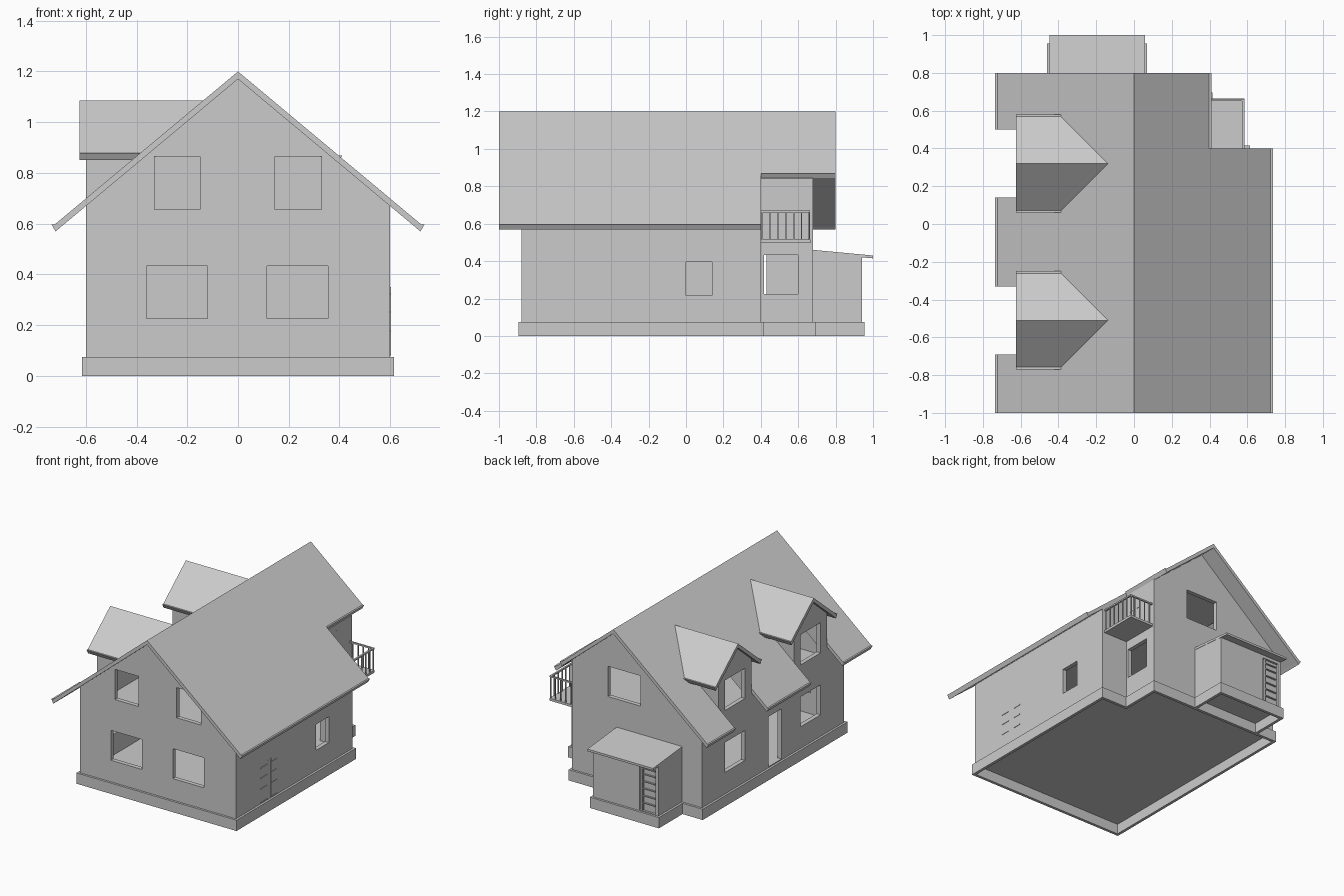
import bpy, bmesh

if "Cube" in bpy.data.objects:
    bpy.data.objects.remove(bpy.data.objects["Cube"])

K = 0.835                      # roof slope
DORMERS = (0.32, -0.51)        # dormer centre lines (y)


def finish(name, bm):
    bmesh.ops.recalc_face_normals(bm, faces=bm.faces)
    me = bpy.data.meshes.new(name)
    bm.to_mesh(me)
    bm.free()
    ob = bpy.data.objects.new(name, me)
    bpy.context.collection.objects.link(ob)
    return ob


def prism(name, pts, axis, a, b):
    """Extrude a 2D profile along an axis; a and b may be functions of a point."""
    bm = bmesh.new()

    def place(p, t):
        t = t(p) if callable(t) else t
        co = {'x': (t, p[0], p[1]), 'y': (p[0], t, p[1]), 'z': (p[0], p[1], t)}[axis]
        return bm.verts.new(co)
    lo = [place(p, a) for p in pts]
    hi = [place(p, b) for p in pts]
    bm.faces.new(lo)
    bm.faces.new(hi)
    n = len(pts)
    for i in range(n):
        j = (i + 1) % n
        bm.faces.new((lo[i], lo[j], hi[j], hi[i]))
    return finish(name, bm)


def boxes(name, items):
    """One object from boxes given as (x0, x1, y0, y1, z0, z1)."""
    bm = bmesh.new()
    for x0, x1, y0, y1, z0, z1 in items:
        vs = bmesh.ops.create_cube(bm, size=1)['verts']
        for v in vs:
            v.co = (x0 if v.co.x < 0 else x1, y0 if v.co.y < 0 else y1, z0 if v.co.z < 0 else z1)
    return finish(name, bm)


def boolean(ob, other, op='DIFFERENCE'):
    m = ob.modifiers.new('cut', 'BOOLEAN')
    m.operation, m.object, m.solver = op, other, 'EXACT'
    bpy.context.view_layer.objects.active = ob
    bpy.ops.object.modifier_apply(modifier=m.name)
    bpy.data.objects.remove(other)
    return ob


def footprint(d):
    return [(-.6 - d, -.88 - d), (.6 + d, -.88 - d), (.6 + d, .4 + d),
            (.4 + d, .4 + d), (.4 + d, .68 + d), (-.6 - d, .68 + d)]


def rect(x0, x1, y0, y1):
    return [(x0, y0), (x1, y0), (x1, y1), (x0, y1)]


def house_solid(name, d):
    """House with dormers and corner notch, shrunk inward by d."""
    w, top, zb = .6 - d, 1.175 - 1.3 * d, .07 + d / 3
    e = top - K * w
    ob = prism(name, [(-w, zb), (w, zb), (w, e), (0, top), (-w, e)], 'y', -.88 + d, .68 - d)
    for c in DORMERS:
        h, t = .18 - d, 1.06 - 1.3 * d
        pts = [(c - h, .6), (c + h, .6), (c + h, t - K * h), (c, t), (c - h, t - K * h)]
        boolean(ob, prism('dormer', pts, 'x', -.6 + d, -.1), 'UNION')
    return boolean(ob, boxes('notch', [(.4 - d, 1, .4 - d, 1.2, -1, 2)]))


# Hollow walls with window and door openings
walls = boolean(house_solid('walls', 0), house_solid('inner_space', .03))
LOW, HIGH = (.225, .433), (.655, .865)
holes = []
for x0, x1 in ((-.36, -.12), (.115, .355)):
    holes.append((x0, x1, -.95, -.8, *LOW))
for x0, x1 in ((-.33, -.15), (.145, .33)):
    holes.append((x0, x1, -.95, -.8, *HIGH))
for c in DORMERS:
    for z in (LOW, HIGH):
        holes.append((-.65, -.55, c - .11, c + .11, *z))
holes += [(-.65, -.55, -.19, -.05, .082, .43),       # side door
          (.55, .65, 0, .14, .215, .395),            # right window
          (.35, .45, .417, .6, *LOW),                # window under balcony
          (-.125, .125, .6, .75, *HIGH)]             # back window
boolean(walls, boxes('openings', holes))

# Floors inside
prism('upper_floor', footprint(-.02), 'z', .5, .512)
prism('attic_floor', rect(-.31, .31, -.86, .66), 'z', .89, .9)

# Plinth rings, open underneath
base = prism('plinth', footprint(.015), 'z', 0, .075)
boolean(base, prism('cut', footprint(-.005), 'z', -.1, .2))
pbase = prism('porch_plinth', rect(-.46, .07, .69, .955), 'z', 0, .075)
boolean(pbase, prism('cut', rect(-.44, .05, .6, .935), 'z', -.1, .2))


# Main roof: slab strips with a small gutter lip at the eave
def slope(e, thick=.03, ridge=1.2, s=1, c=0):
    g = e - .012
    pts = [(0, ridge), (g, ridge - K * g), (e, ridge - K * g),
           (e - .016, ridge - K * e - .018), (e - .03, ridge - thick - K * (e - .03)),
           (0, ridge - thick)]
    return [(c + s * x, z) for x, z in pts]


prism('roof_right', slope(.735), 'y', -1, .4)
prism('roof_right_back', slope(.41), 'y', .4, .8)
cuts = [-1, -.69, -.33, .14, .5, .8]
for i in range(5):
    prism('roof_left', slope(.735 if i % 2 == 0 else .4, s=-1), 'y', cuts[i], cuts[i + 1])

# Dormer roofs, trimmed where they meet the main roof
for c in DORMERS:
    for s in (-1, 1):
        prism('dormer_roof', slope(.26, ridge=1.085, s=s, c=c), 'x', -.625,
              lambda p: -(1.2 - p[1]) / K + .015)

# Back porch with lean-to roof and panelled door
porch = prism('porch', [(.66, .07), (.94, .07), (.94, .425), (.66, .45)], 'x', -.445, .055)
boolean(porch, boxes('cut', [(-.425, -.3, .925, 1, .08, .4)]))
prism('porch_roof', [(.68, .46), (1, .43), (1, .415), (.68, .443)], 'x', -.447, .057)
boxes('porch_door_bars', [(-.415, -.325, .92, .936, z, z + .006) for z in (.13, .18, .23, .28, .33, .37)]
      + [(-.325, -.317, .92, .938, .08, .4)])

# Balcony slab and railing
boxes('balcony', [(.39, .585, .39, .665, .498, .515)])
bars = [(.575, .582, .405 + .042 * i, .411 + .042 * i, .51, .665) for i in range(7)]
bars += [(.42 + .04 * i, .426 + .04 * i, .654, .661, .51, .665) for i in range(4)]
bars += [(.573, .585, .4, .663, .66, .67), (.4, .585, .652, .663, .66, .67)]
boxes('balcony_railing', bars)

# Thin door bars on the right wall and at the balcony
doors = [(.595, .603, y, y + .006, .085, .35) for y in (-.535, -.5)]
for z in (.08, .175, .25, .32):
    doors += [(.595, .603, -.61, -.535, z, z + .005), (.595, .603, -.5, -.43, z, z + .005)]
doors += [(.395, .403, y, y + .006, .555, .8) for y in (.47, .502)]
doors += [(.395, .403, .44, .535, .7, .705)]
boxes('door_bars', doors)
